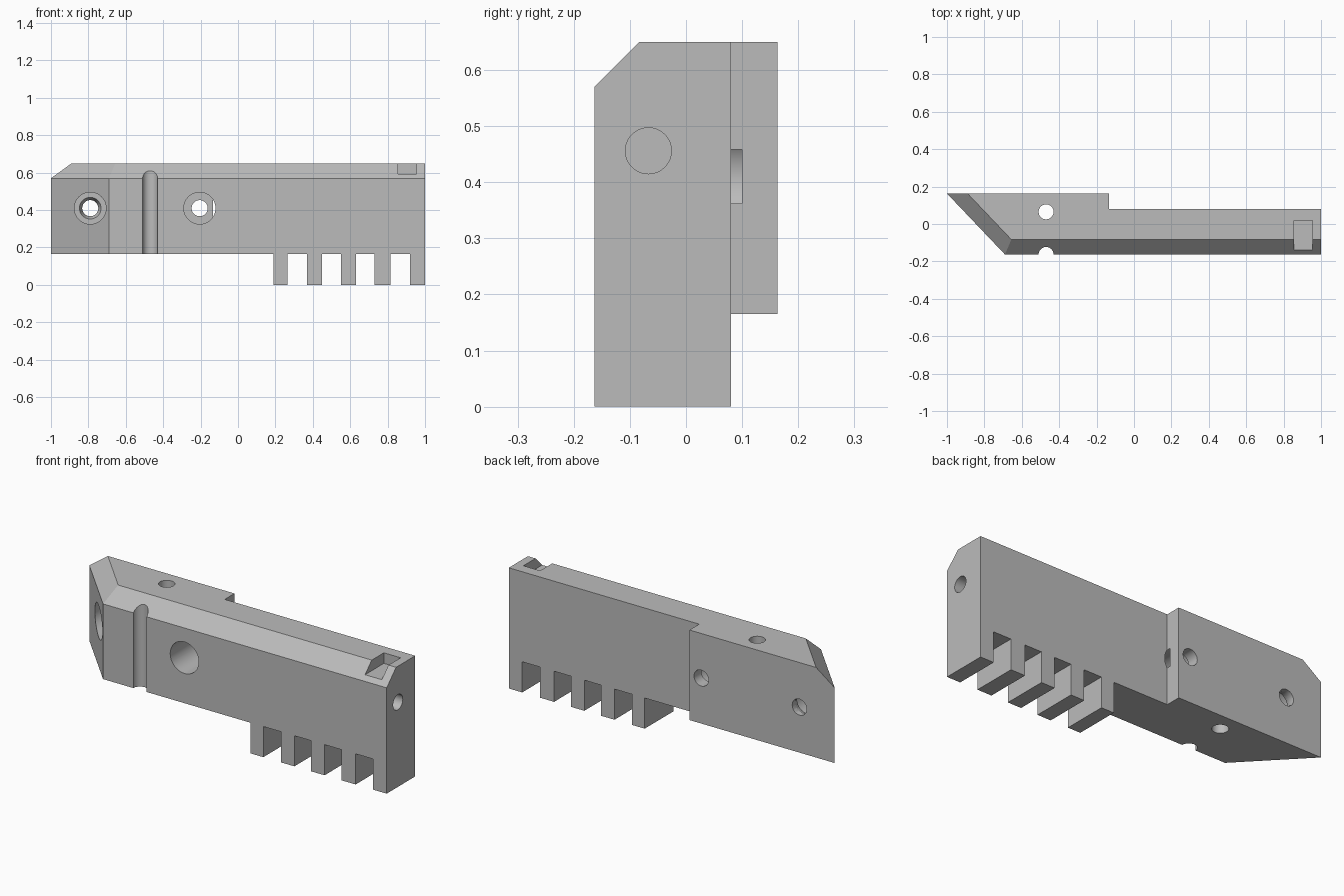
import bpy
import bmesh
from math import radians
from mathutils import Vector, Matrix

default = bpy.data.objects.get("Cube")
if default:
    bpy.data.objects.remove(default, do_unlink=True)

grey = bpy.data.materials.new("plain grey")
grey.use_nodes = True
colour = (0.5, 0.5, 0.5, 1)
grey.diffuse_color = colour
grey.node_tree.nodes["Principled BSDF"].inputs["Base Color"].default_value = colour

HALF = 0.163      # half of the full thickness
RECESS = 0.08     # back of the thin section
TOP, SHOULDER, UNDER = 0.65, 0.57, 0.165


def make_object(name, bm):
    bmesh.ops.recalc_face_normals(bm, faces=bm.faces[:])
    mesh = bpy.data.meshes.new(name)
    bm.to_mesh(mesh)
    bm.free()
    mesh.materials.append(grey)
    obj = bpy.data.objects.new(name, mesh)
    bpy.context.collection.objects.link(obj)
    return obj


def box(name, low, high):
    low, high = Vector(low), Vector(high)
    bm = bmesh.new()
    bmesh.ops.create_cube(bm, size=1)
    bmesh.ops.scale(bm, vec=high - low, verts=bm.verts)
    bmesh.ops.translate(bm, vec=(low + high) / 2, verts=bm.verts)
    return make_object(name, bm)


def drill(name, start, end, r1, r2=None):
    start, end = Vector(start), Vector(end)
    axis = end - start
    turn = axis.to_track_quat("Z", "Y").to_matrix().to_4x4()
    bm = bmesh.new()
    bmesh.ops.create_cone(bm, cap_ends=True, segments=48, radius1=r1,
                          radius2=r1 if r2 is None else r2, depth=axis.length,
                          matrix=Matrix.Translation((start + end) / 2) @ turn)
    return make_object(name, bm)


# Bar: side profile with a bevelled front top edge, extruded along x
bm = bmesh.new()
profile = [(-HALF, 0), (HALF, 0), (HALF, TOP), (SHOULDER - TOP - 0.003, TOP), (-HALF, SHOULDER)]
face = bm.faces.new([bm.verts.new((-1, y, z)) for y, z in profile])
extruded = bmesh.ops.extrude_face_region(bm, geom=[face])["geom"]
bmesh.ops.translate(bm, vec=(2, 0, 0),
                    verts=[v for v in extruded if isinstance(v, bmesh.types.BMVert)])
bmesh.ops.recalc_face_normals(bm, faces=bm.faces[:])

# Slanted left end and the bevel along its top
slant = Vector((-0.326, -0.31, 0)).normalized()
for normal in (slant, slant + Vector((0, 0, 1))):
    cut = bmesh.ops.bisect_plane(bm, geom=bm.verts[:] + bm.edges[:] + bm.faces[:],
                                 plane_co=(-1, HALF, SHOULDER), plane_no=normal.normalized(),
                                 dist=1e-5, clear_outer=True)
    bmesh.ops.holes_fill(bm, edges=[e for e in bm.edges if e.is_boundary], sides=0)
body = make_object("toothed_bar", bm)

# Back recess, raised underside and the gaps between the teeth
cutters = [
    box("back_recess", (-0.135, RECESS, -1), (2, 1, 1)),
    box("underside_cut", (-2, -1, -1), (0.19, 1, UNDER)),
    box("top_pocket", (0.855, -0.4, 0.593), (0.955, 0.02, 1)),
]
for left, right in ((0.265, 0.37), (0.45, 0.55), (0.63, 0.73), (0.815, 0.92)):
    cutters.append(box("tooth_gap", (left, -1, -1), (right, 1, UNDER)))

# Counterbored screw holes, front to back
for x in (-0.79, -0.205):
    cutters.append(drill("screw_hole", (x, -0.5, 0.41), (x, 0.5, 0.41), 0.043))
    cutters.append(drill("counterbore", (x, -0.5, 0.41), (x, 0.1, 0.41), 0.085))
cutters.append(drill("countersink", (-0.79, 0.09, 0.41), (-0.79, 0.135, 0.41), 0.062, 0.043))

# Vertical front groove, vertical pin hole and blind end hole
cutters.append(drill("front_groove", (-0.47, -HALF, -0.3), (-0.47, -HALF, 1), 0.04))
cutters.append(drill("pin_hole", (-0.47, 0.065, -0.3), (-0.47, 0.065, 1), 0.04))
cutters.append(drill("end_hole", (0.7, -0.067, 0.456), (1.2, -0.067, 0.456), 0.041))

bpy.ops.object.select_all(action="DESELECT")
bpy.context.view_layer.objects.active = body
body.select_set(True)
for cutter in cutters:
    cutter.hide_render = True
    mod = body.modifiers.new(cutter.name, "BOOLEAN")
    mod.operation = "DIFFERENCE"
    mod.solver = "EXACT"
    mod.object = cutter
    bpy.ops.object.modifier_apply(modifier=mod.name)
    bpy.data.objects.remove(cutter, do_unlink=True)

bpy.ops.object.shade_smooth_by_angle(angle=radians(30))
